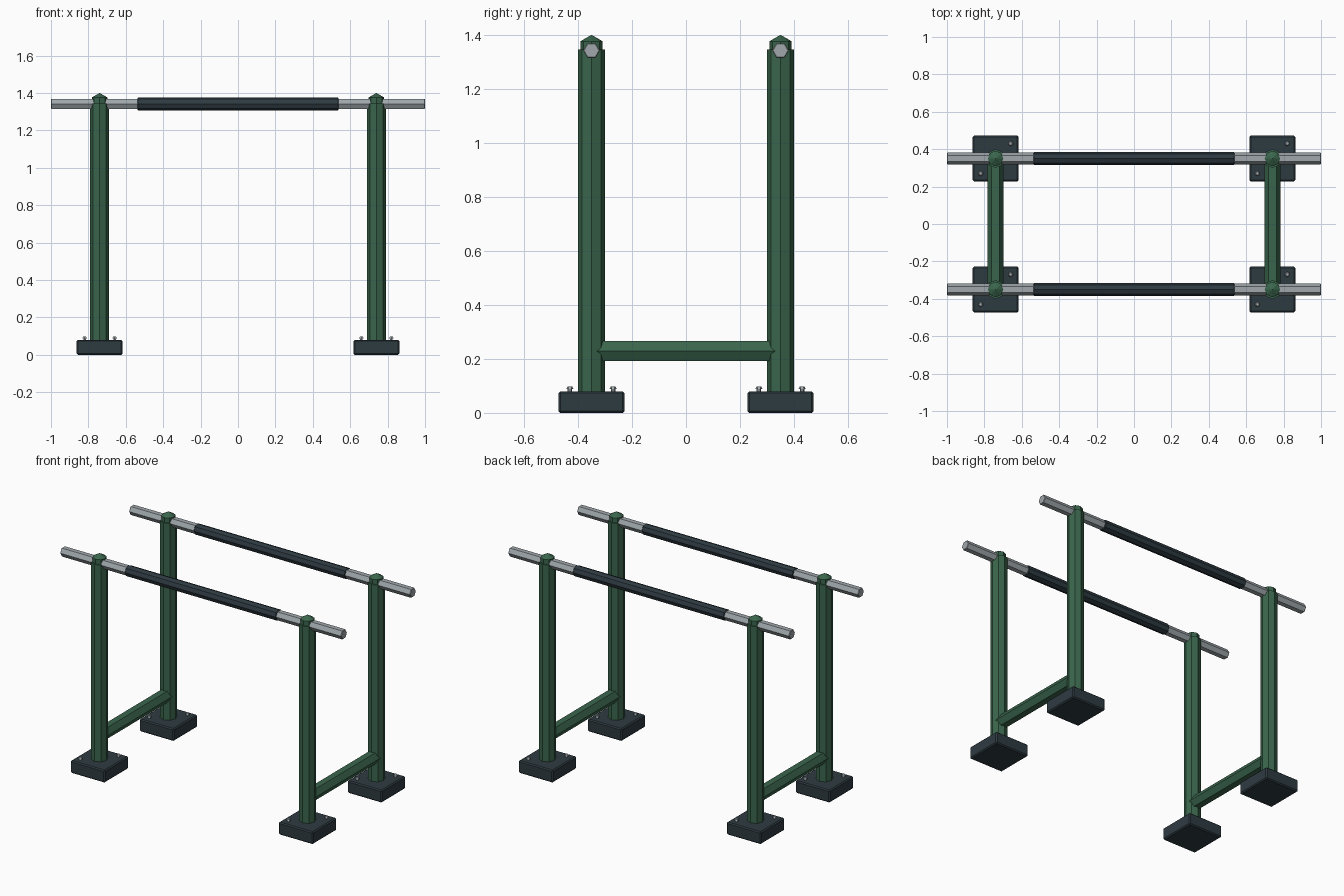
import bpy, bmesh, math
from mathutils import Matrix

cube = bpy.data.objects.get("Cube")
if cube:
    bpy.data.objects.remove(cube, do_unlink=True)


def material(name, rgb):
    m = bpy.data.materials.new(name)
    m.use_nodes = True
    m.diffuse_color = (*rgb, 1)
    m.node_tree.nodes["Principled BSDF"].inputs["Base Color"].default_value = (*rgb, 1)
    return m


GREEN = material("green paint", (0.042, 0.130, 0.072))
SLATE = material("dark slate rubber", (0.027, 0.043, 0.053))
STEEL = material("pale steel", (0.35, 0.39, 0.41))


def finish(name, bm, mat, location, bevel=0):
    bmesh.ops.recalc_face_normals(bm, faces=bm.faces)
    mesh = bpy.data.meshes.new(name)
    bm.to_mesh(mesh)
    bm.free()
    mesh.materials.append(mat)
    ob = bpy.data.objects.new(name, mesh)
    ob.location = location
    bpy.context.collection.objects.link(ob)
    if bevel:
        mod = ob.modifiers.new("edge bevel", 'BEVEL')
        mod.width = bevel
        mod.segments = 1
        mod.limit_method = 'ANGLE'
        mod.angle_limit = math.radians(65)
    return ob


def rod(name, mat, location, radius, length, sides, axis='Z', bevel=0, top=None):
    """Straight prism along an axis; vertices lie on the axes across it."""
    bm = bmesh.new()
    bmesh.ops.create_cone(bm, cap_ends=True, segments=sides, radius1=radius,
                          radius2=radius if top is None else top, depth=length)
    # Turn so that a corner points along y (x rods) or along x (y rods)
    if axis == 'X':
        bm.transform(Matrix.Rotation(math.pi / 2, 4, 'Y')
                     @ Matrix.Rotation(math.pi / 2, 4, 'Z') @ Matrix.Rotation(start_angle(bm), 4, 'Z'))
    elif axis == 'Y':
        bm.transform(Matrix.Rotation(math.pi / 2, 4, 'X') @ Matrix.Rotation(start_angle(bm), 4, 'Z'))
    return finish(name, bm, mat, location, bevel)


def start_angle(bm):
    """Rotation that brings the first corner onto +x."""
    bm.verts.ensure_lookup_table()
    co = bm.verts[0].co
    return -math.atan2(co.y, co.x)


def base_block(name, location):
    bm = bmesh.new()
    bmesh.ops.create_cube(bm, size=1)
    bm.transform(Matrix.Diagonal((0.245, 0.245, 0.08, 1)))
    finish(name, bm, SLATE, location, 0.007)


def post_cap(name, location):
    bm = bmesh.new()
    bmesh.ops.create_uvsphere(bm, u_segments=8, v_segments=3, radius=0.048)
    finish(name, bm, GREEN, location)


PX, PY, BAR_Z = 0.74, 0.35, 1.342

for sx, side in ((1, "left"), (-1, "right")):
    for sy, end in ((-1, "front"), (1, "back")):
        tag = f"{end}_{side}"
        x, y = sx * PX, sy * PY
        # Foot, upright and domed cap
        base_block(f"base_{tag}", (x, y, 0.04))
        rod(f"post_{tag}", GREEN, (x, y, 0.7075), 0.05, 1.275, 8)
        post_cap(f"cap_{tag}", (x, y, 1.352))
        # Two bolts on opposite corners of each foot
        for i, d in enumerate((-0.08, 0.08)):
            spot = (x + d, y + d)
            rod(f"bolt_shank_{tag}_{i}", STEEL, (*spot, 0.083), 0.008, 0.012, 6)
            rod(f"bolt_head_{tag}_{i}", STEEL, (*spot, 0.0925), 0.014, 0.009, 6, top=0.009)
    # Low brace joining front and back posts
    rod(f"brace_{side}", GREEN, (sx * PX, 0, 0.229), 0.042, 2 * PY, 6, 'Y')

# Long rails with grip sleeves
for sy, end in ((-1, "front"), (1, "back")):
    rod(f"rail_{end}", STEEL, (0, sy * PY, BAR_Z), 0.031, 2.0, 6, 'X', 0.003)
    rod(f"grip_{end}", SLATE, (0, sy * PY, BAR_Z), 0.035, 1.075, 8, 'X', 0.004)
